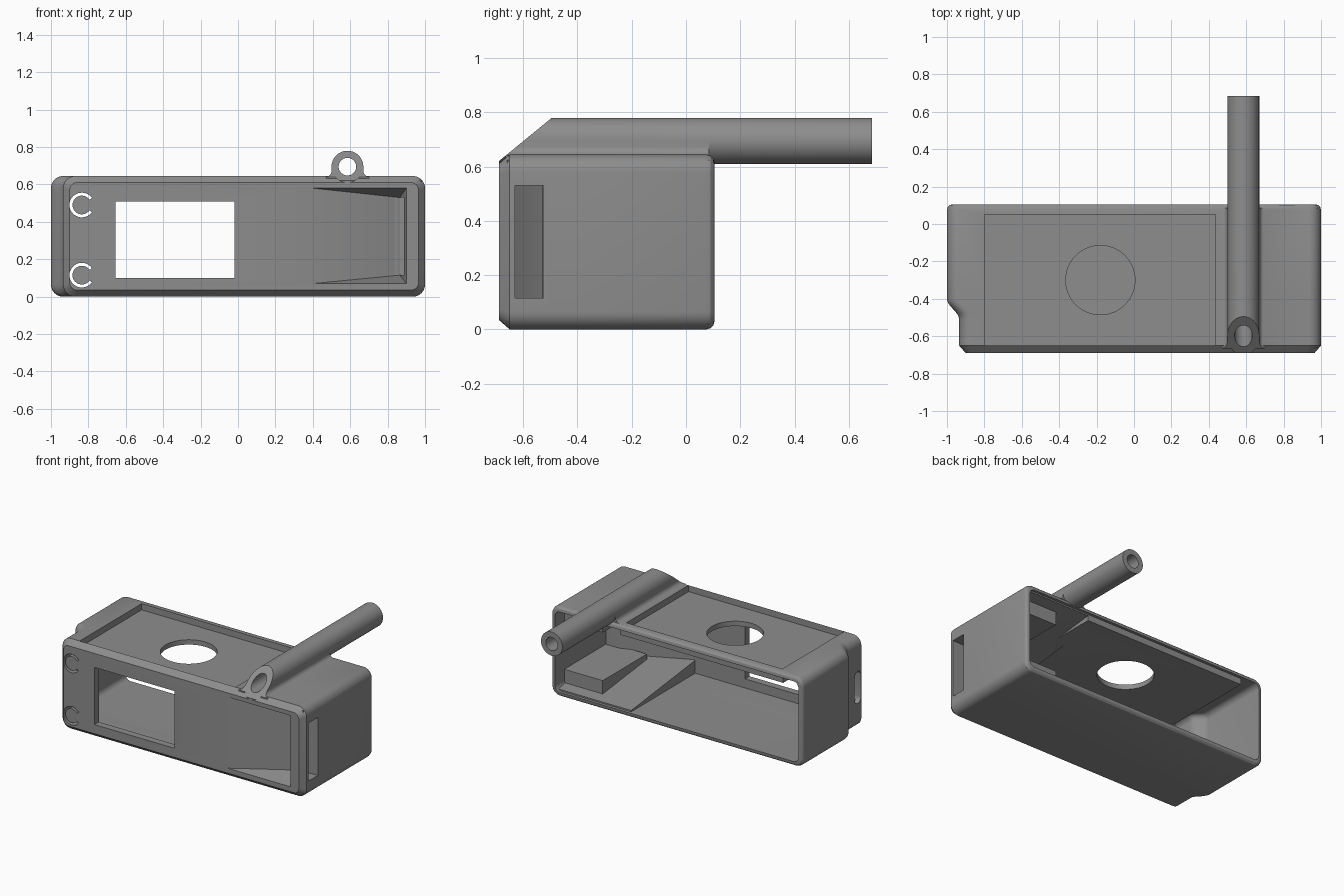
import bpy, bmesh, math
from mathutils import Vector

if "Cube" in bpy.data.objects:
    bpy.data.objects.remove(bpy.data.objects["Cube"])

grey = bpy.data.materials.new("matte_grey")
grey.diffuse_color = (0.27, 0.27, 0.27, 1)
grey.use_nodes = True
grey.node_tree.nodes["Principled BSDF"].inputs["Base Color"].default_value = grey.diffuse_color


def finish(name, bm):
    bmesh.ops.recalc_face_normals(bm, faces=bm.faces[:])
    me = bpy.data.meshes.new(name)
    bm.to_mesh(me)
    bm.free()
    ob = bpy.data.objects.new(name, me)
    bpy.context.collection.objects.link(ob)
    me.materials.append(grey)
    return ob


def box(name, x0, x1, y0, y1, z0, z1):
    return hull(name, [(x, y, z) for x in (x0, x1) for y in (y0, y1) for z in (z0, z1)])


def hull(name, pts):
    bm = bmesh.new()
    for p in pts:
        bm.verts.new(p)
    bmesh.ops.convex_hull(bm, input=bm.verts[:])
    bmesh.ops.dissolve_limit(bm, angle_limit=0.01, verts=bm.verts[:], edges=bm.edges[:])
    return finish(name, bm)


def loft(name, rings):
    """Skin a row of equal-length closed rings and cap both ends."""
    bm = bmesh.new()
    vs = [[bm.verts.new(p) for p in r] for r in rings]
    n = len(vs[0])
    for a, b in zip(vs, vs[1:]):
        for i in range(n):
            bm.faces.new((a[i], a[(i + 1) % n], b[(i + 1) % n], b[i]))
    bm.faces.new(vs[0])
    bm.faces.new(vs[-1][::-1])
    return finish(name, bm)


def prism(name, outline, axis, lo, hi):
    """Extrude a 2D outline along the given axis."""
    def put(p, t):
        q = list(p)
        q.insert(axis, t)
        return q
    return loft(name, [[put(p, t) for p in outline] for t in (lo, hi)])


def arc(cx, cz, r, a0, a1, n):
    return [(cx + r * math.cos(math.radians(a0 + (a1 - a0) * i / n)),
             cz + r * math.sin(math.radians(a0 + (a1 - a0) * i / n))) for i in range(n + 1)]


def round_rect(y, x0, x1, z0, z1, r):
    pts = []
    for cx, cz, a in ((x1 - r, z1 - r, 0), (x0 + r, z1 - r, 90),
                      (x0 + r, z0 + r, 180), (x1 - r, z0 + r, 270)):
        pts += arc(cx, cz, r, a, a + 90, 8)
    return [(x, y, z) for x, z in pts]


def shell_rings(g, front, back):
    """Cross-sections of the case, inset by g, with the stepped left side."""
    rings = []
    for i in range(9):
        t = i / 8
        step = 0.935 + 0.065 * (0.5 - 0.5 * math.cos(math.pi * t))
        rings.append(round_rect(-0.51 + 0.11 * t, -step + g, 1 - g, g, 0.645 - g, 0.065 - g * 0.7))
    first = round_rect(front, -0.935 + g, 1 - g, g, 0.645 - g, 0.065 - g * 0.7)
    last = round_rect(back, -1 + g, 1 - g, g, 0.645 - g, 0.065 - g * 0.7)
    return [first] + rings + [last]


def combine(target, tool, op):
    m = target.modifiers.new(op, 'BOOLEAN')
    m.operation, m.solver, m.object = op, 'EXACT', tool
    bpy.context.view_layer.objects.active = target
    bpy.ops.object.modifier_apply(modifier=m.name)
    bpy.data.objects.remove(tool)


# case: chamfered front, rounded back edge
rings = shell_rings(0, -0.65, 0.075)
rings.insert(0, round_rect(-0.69, -0.9, 0.965, 0.035, 0.61, 0.04))
for a in (30, 60, 90):
    s = 0.03 * (1 - math.cos(math.radians(a)))
    y = 0.075 + 0.03 * math.sin(math.radians(a))
    rings.append(round_rect(y, -1 + s, 1 - s, s, 0.645 - s, 0.065 - s))
case = loft("case", rings)
combine(case, loft("cavity", shell_rings(0.035, -0.64, 0.2)), 'DIFFERENCE')

# inner parts: top tray, pocket backing, sloped ledges and blocks
parts = [box("tray", -0.83, 0.46, -0.66, 0.085, 0.565, 0.63),
         prism("pocket_back", [(0.34, -0.66), (0.98, -0.66), (0.98, -0.47), (0.86, -0.47)], 2, 0.02, 0.625)]
for flip in (False, True):
    def z(v): return 0.645 - v if flip else v
    parts.append(prism("ledge", [(0.085, z(0.02)), (0.085, z(0.045)), (-0.66, z(0.13)), (-0.66, z(0.02))],
                       0, 0.375, 0.98))
    parts.append(box("block", 0.66, 0.98, -0.5, 0.0, *sorted((z(0.02), z(0.15)))))
# tube with flared saddle
CX, CZ, R = 0.585, 0.695, 0.085
parts.append(prism("tube", arc(CX, CZ, R, 0, 352.5, 47), 1, -0.69, 0.685))
saddle = [(CX + R, CZ)] + arc(CX + R + 0.03, 0.672, 0.03, 180, 270, 6)
saddle += [(CX + R + 0.03, 0.618)]
saddle += [(2 * CX - x, v) for x, v in reversed(saddle)]
parts.append(prism("saddle", saddle, 1, -0.665, 0.085))
for p in parts:
    combine(case, p, 'UNION')

# openings
cutters = [
    box("tray_recess", -0.8, 0.435, -0.65, 0.052, 0.6, 0.8),
    box("window", -0.655, -0.02, -0.8, -0.55, 0.1, 0.51),
    prism("top_hole", arc(-0.18, -0.3, 0.185, 0, 354.375, 63), 2, 0.5, 0.7),
    prism("tube_bore", arc(CX, CZ, 0.047, 0, 350, 35), 1, -0.8, 0.8),
    prism("tube_slant", [(-0.75, 0.571), (-0.44, 0.825), (-0.44, 0.95), (-0.75, 0.95)], 0, 0.4, 0.8),
    hull("pocket", [(x, y, v) for x, y, zs in (
        (0.4, -0.69, (0.07, 0.58)), (0.4, -0.72, (0.07, 0.58)), (0.9, -0.72, (0.07, 0.58)),
        (0.9, -0.69, (0.07, 0.58)), (0.585, -0.622, (0.115, 0.53)), (0.875, -0.622, (0.115, 0.53)),
        (0.865, -0.52, (0.115, 0.53))) for v in zs]),
    box("strap_slot", 0.84, 1.1, -0.63, -0.525, 0.115, 0.53),
    prism("side_slot", arc(-0.61, 0.375, 0.035, 0, 180, 10) + arc(-0.61, 0.215, 0.035, 180, 360, 10),
          0, -1.1, -0.87),
]
for cz in (0.49, 0.115):
    ring = arc(-0.835, cz, 0.066, 35, 325, 28) + arc(-0.835, cz, 0.05, 325, 35, 28)
    cutters.append(prism("button_slit", ring, 1, -0.8, -0.6))
for c in cutters:
    combine(case, c, 'DIFFERENCE')

bpy.ops.object.select_all(action='DESELECT')
case.select_set(True)
bpy.context.view_layer.objects.active = case
bpy.ops.object.shade_smooth_by_angle(angle=math.radians(28))
